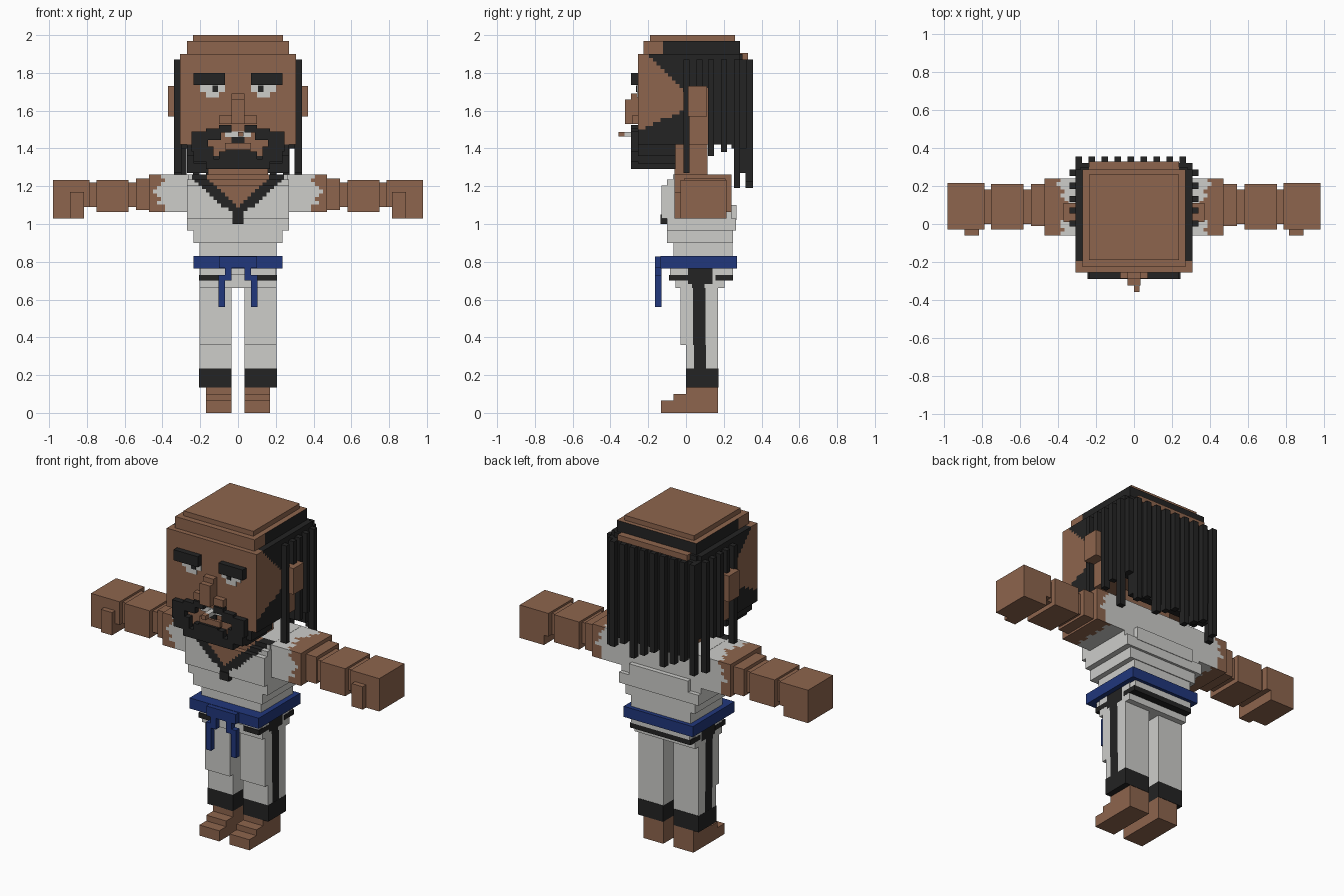
import bpy, bmesh
from mathutils import Vector


def material(name, rgb):
    m = bpy.data.materials.new(name)
    m.diffuse_color = (*rgb, 1)
    return m


SKIN, BLACK, WHITE, BLUE = range(4)
MATS = [material("skin_brown", (0.27, 0.13, 0.075)), material("hair_black", (0.017, 0.017, 0.017)),
        material("cloth_white", (0.61, 0.61, 0.59)), material("belt_blue", (0.015, 0.038, 0.2))]


def finish(name, bm):
    me = bpy.data.meshes.new(name)
    bm.to_mesh(me)
    bm.free()
    for m in MATS:
        me.materials.append(m)
    bpy.context.collection.objects.link(bpy.data.objects.new(name, me))


def add_box(bm, b, mat):
    """b = (x0, x1, y0, y1, z0, z1)"""
    lo, hi = Vector(b[0::2]), Vector(b[1::2])
    vs = bmesh.ops.create_cube(bm, size=1)["verts"]
    for v in vs:
        v.co = Vector([lo[i] if v.co[i] < 0 else hi[i] for i in range(3)])
    for f in {f for v in vs for f in v.link_faces}:
        f.material_index = mat


def boxes(name, mat, items, mirror=False):
    bm = bmesh.new()
    for b in items:
        add_box(bm, b, mat)
        if mirror:
            add_box(bm, (-b[1], -b[0], *b[2:]), mat)
    finish(name, bm)


def painted(name, b, rule, cell=0.034):
    """Box cut into a voxel grid, coloured by rule(centre, normal)."""
    bm = bmesh.new()
    add_box(bm, b, 0)
    for axis in range(3):
        lo, hi = b[2 * axis], b[2 * axis + 1]
        n = max(1, round((hi - lo) / cell))
        for i in range(1, n):
            co, no = Vector(), Vector()
            co[axis], no[axis] = lo + (hi - lo) * i / n, 1
            bmesh.ops.bisect_plane(bm, geom=bm.verts[:] + bm.edges[:] + bm.faces[:],
                                   plane_co=co, plane_no=no)
    bm.normal_update()
    for f in bm.faces:
        f.material_index = rule(f.calc_center_median(), f.normal)
    finish(name, bm)


# Head: hairline and beard painted on the sides
def head_rule(c, n):
    if n.y > 0.5:
        return BLACK
    if n.z > 0.5:
        return BLACK if abs(c.x) > 0.27 and c.y > -0.2 else SKIN
    if abs(n.x) > 0.5:
        if c.y < 0:
            hair, beard = c.z > 1.70 - c.y, c.z < 1.61 + 0.48 * c.y
            return BLACK if hair or beard else SKIN
        return BLACK if c.y > 0.115 or c.z > 1.73 else SKIN
    return SKIN


def crown_rule(c, n):
    return BLACK if (abs(n.x) > 0.5 and c.y > -0.13) or n.y > 0.5 else SKIN


painted("head", (-0.306, 0.306, -0.255, 0.285, 1.42, 1.9), head_rule, 0.02)
painted("crown", (-0.27, 0.27, -0.225, 0.285, 1.9, 1.97), crown_rule)
boxes("crown_top", SKIN, [(-0.237, 0.237, -0.19, 0.26, 1.965, 2.0)])
painted("jaw", (-0.27, 0.27, -0.255, -0.055, 1.36, 1.42),
        lambda c, n: BLACK if n.y > -0.5 or abs(c.x) > 0.17 else SKIN)
boxes("jaw_bottom", BLACK, [(-0.235, 0.235, -0.255, -0.055, 1.32, 1.36),
                            (-0.17, 0.17, -0.26, -0.055, 1.29, 1.32)])
boxes("neck", SKIN, [(-0.16, 0.16, -0.06, 0.115, 1.2, 1.43)])
boxes("ears", SKIN, [(0.3, 0.37, 0.01, 0.11, 1.57, 1.73)], True)

# Face
boxes("eyebrows", BLACK, [(0.07, 0.235, -0.29, -0.25, 1.735, 1.8)], True)
boxes("eyes", WHITE, [(0.07, 0.2, -0.26, -0.25, 1.70, 1.737),
                      (0.1, 0.17, -0.26, -0.25, 1.67, 1.70)], True)
boxes("pupils", BLACK, [(0.105, 0.135, -0.264, -0.255, 1.70, 1.733)], True)
boxes("nose", SKIN, [(-0.035, 0.035, -0.29, -0.25, 1.56, 1.69),
                     (-0.035, 0.035, -0.322, -0.28, 1.53, 1.66),
                     (-0.1, 0.1, -0.287, -0.25, 1.53, 1.575)])
boxes("teeth", WHITE, [(-0.07, 0.07, -0.262, -0.25, 1.46, 1.49)])
boxes("lips", SKIN, [(-0.07, 0.07, -0.275, -0.25, 1.395, 1.43)])
boxes("mouth_line", BLACK, [(-0.035, 0.035, -0.262, -0.25, 1.43, 1.46)])
boxes("cigarette", WHITE, [(0, 0.03, -0.325, -0.25, 1.462, 1.488)])
boxes("cigarette_tip", SKIN, [(0, 0.03, -0.357, -0.325, 1.462, 1.488)])
boxes("beard", BLACK, [(0.035, 0.1, -0.29, -0.25, 1.485, 1.525),
                       (0.09, 0.17, -0.29, -0.25, 1.445, 1.505),
                       (0.16, 0.245, -0.29, -0.25, 1.385, 1.49),
                       (0.13, 0.235, -0.29, -0.25, 1.33, 1.41),
                       (0, 0.17, -0.29, -0.25, 1.29, 1.345),
                       (0, 0.1, -0.29, -0.25, 1.345, 1.385),
                       (0, 0.065, -0.29, -0.25, 1.38, 1.395)], True)

# Hair: back sheet with hanging locks
boxes("hair_back", BLACK, [(-0.306, 0.306, 0.24, 0.32, 1.4, 1.87),
                           (-0.27, 0.27, 0.27, 0.32, 1.27, 1.42),
                           (-0.28, 0.28, 0.27, 0.3, 1.86, 1.9)])
boxes("hair_back_top", SKIN, [(-0.237, 0.237, 0.27, 0.327, 1.87, 1.905)])
boxes("back_locks", BLACK, [(-0.306 + 0.068 * i, -0.272 + 0.068 * i, 0.315, 0.355,
                             1.19 + 0.035 * (i * 2 % 3), 1.87) for i in range(9)])
boxes("side_locks", BLACK, [(0.3, 0.339, y, y + 0.032, z, 1.87) for y, z in
                            ((-0.014, 1.27), (0.055, 1.73), (0.116, 1.36),
                             (0.185, 1.38), (0.253, 1.19))], True)


# Torso with V collar
def shirt_rule(c, n):
    x = abs(c.x)
    if n.y < -0.5 or (n.z > 0.5 and c.y < -0.02):
        if c.z > 1.085 + x:
            return SKIN
        if c.z > 1.025 + 0.9 * x:
            return BLACK
    return WHITE


painted("chest", (-0.27, 0.27, -0.13, 0.24, 1.03, 1.205), shirt_rule, 0.02)
painted("chest_upper", (-0.27, 0.27, -0.1, 0.24, 1.205, 1.235), shirt_rule, 0.02)
painted("shoulder_top", (-0.265, 0.265, -0.07, 0.24, 1.235, 1.263), shirt_rule, 0.02)
boxes("collar_point", BLACK, [(-0.03, 0.03, -0.135, -0.1, 1.0, 1.05)])
boxes("waist", WHITE, [(-0.27, 0.27, -0.1, 0.265, 0.965, 1.03),
                       (-0.235, 0.235, -0.1, 0.25, 0.9, 0.97),
                       (-0.203, 0.203, -0.065, 0.245, 0.82, 0.9),
                       (-0.2, 0.2, 0.2, 0.268, 1.02, 1.1)])

# Belt
boxes("belt", BLUE, [(-0.235, 0.235, -0.135, 0.27, 0.765, 0.83)])
boxes("belt_knot", BLUE, [(-0.1, 0.1, -0.165, -0.13, 0.768, 0.828)])
boxes("belt_ends", BLUE, [(0.035, 0.07, -0.165, -0.13, 0.7, 0.77),
                          (0.068, 0.102, -0.165, -0.13, 0.56, 0.73)], True)


# Trousers with side stripes
def trouser_rule(c, n):
    half = 0.035 if c.z < 0.68 else 0.06
    return BLACK if abs(n.x) > 0.5 and abs(c.x) > 0.19 and abs(c.y - 0.072) < half else WHITE


painted("hips", (-0.205, 0.205, -0.055, 0.205, 0.66, 0.77), trouser_rule, 0.022)
boxes("jacket_hem", WHITE, [(-0.2, 0.2, -0.085, 0.01, 0.73, 0.77), (-0.2, 0.2, 0.155, 0.25, 0.73, 0.77)])
boxes("hem_trim", BLACK, [(0.1, 0.206, -0.09, 0.01, 0.7, 0.73)], True)
boxes("hem_trim_back", BLACK, [(-0.206, 0.206, 0.155, 0.25, 0.7, 0.73)])
for side, x0, x1 in (("left", 0.035, 0.205), ("right", -0.205, -0.035)):
    painted("thigh_" + side, (x0, x1, -0.03, 0.17, 0.36, 0.66), trouser_rule, 0.022)
    painted("shin_" + side, (x0, x1, 0.0, 0.17, 0.235, 0.36), trouser_rule, 0.022)
boxes("cuffs", BLACK, [(0.035, 0.206, 0.0, 0.172, 0.135, 0.235)], True)
boxes("feet", SKIN, [(0.035, 0.17, 0.0, 0.17, 0, 0.137),
                     (0.035, 0.17, -0.065, 0.01, 0, 0.1),
                     (0.035, 0.17, -0.132, -0.05, 0, 0.065)], True)


# Shoulders with ragged sleeve edges
def sleeve_rule(c, n):
    x = abs(c.x)
    zig = 0.03 if int((c.z - 1.0) / 0.034 + (c.y + 0.2) / 0.034) % 2 else 0
    if n.z > 0.5:
        limit = 0.33 + 0.35 * abs(c.y - 0.09) + zig
    else:
        limit = 0.425 - 0.5 * abs(c.z - 1.165) + zig * 0.7
    return WHITE if x < limit else SKIN


for side, x0, x1 in (("left", 0.26, 0.47), ("right", -0.47, -0.26)):
    painted("shoulder_" + side, (x0, x1, -0.06, 0.24, 1.063, 1.262), sleeve_rule, 0.02)

# Arms and hands
boxes("arms", SKIN, [(0.46, 0.8, 0.0, 0.18, 1.09, 1.22),
                     (0.46, 0.54, -0.01, 0.21, 1.075, 1.24),
                     (0.58, 0.75, -0.03, 0.21, 1.063, 1.232)], True)
boxes("hands", SKIN, [(0.785, 0.98, -0.028, 0.215, 1.09, 1.232),
                      (0.815, 0.98, -0.028, 0.215, 1.03, 1.1),
                      (0.815, 0.89, -0.06, 0.0, 1.03, 1.17)], True)
